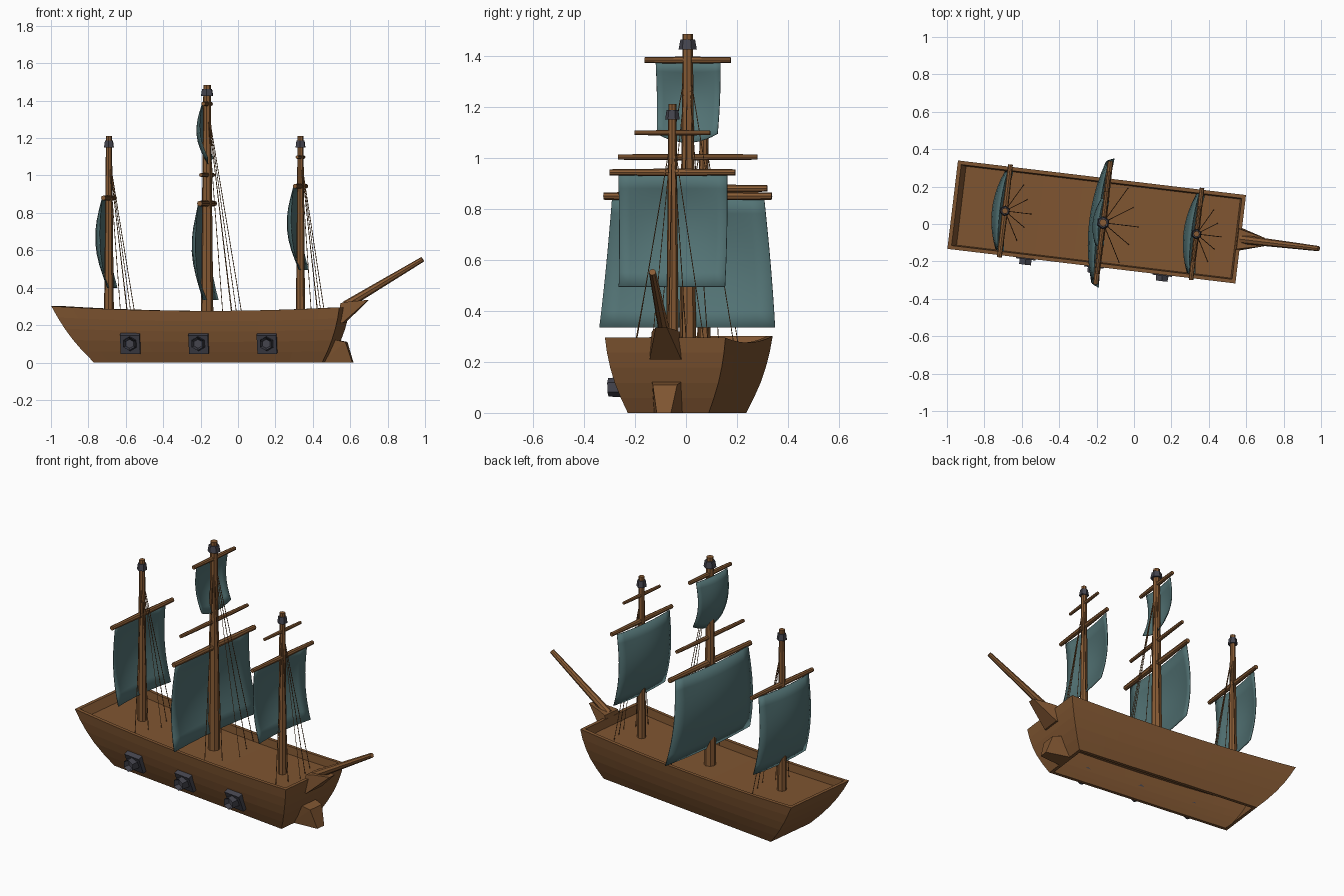
import bpy, bmesh, math
from mathutils import Matrix, Vector

if "Cube" in bpy.data.objects:
    bpy.data.objects.remove(bpy.data.objects["Cube"])

# The ship is built along local x (bow at +x), then turned slightly in plan
PLACE = Matrix.Translation((-0.2, 0.011, 0)) @ Matrix.Rotation(math.radians(-6.85), 4, 'Z')


def material(name, rgb):
    m = bpy.data.materials.new(name)
    m.diffuse_color = (*rgb, 1)
    m.use_nodes = True
    m.node_tree.nodes["Principled BSDF"].inputs["Base Color"].default_value = m.diffuse_color
    return m


WOOD = material("hull_wood", (0.215, 0.092, 0.031))
SPAR = material("spar_wood", (0.245, 0.105, 0.035))
SAIL = material("teal_canvas", (0.085, 0.170, 0.175))
IRON = material("dark_iron", (0.058, 0.058, 0.075))


def finish(bm, name, mat, smooth=False, recalc=True):
    if recalc:
        bmesh.ops.recalc_face_normals(bm, faces=bm.faces)
    for f in bm.faces:
        f.smooth = smooth
    bm.transform(PLACE)
    me = bpy.data.meshes.new(name)
    bm.to_mesh(me)
    bm.free()
    me.materials.append(mat)
    ob = bpy.data.objects.new(name, me)
    bpy.context.collection.objects.link(ob)
    return ob


def rod(bm, a, b, r1, r2, sides=8):
    a, b = Vector(a), Vector(b)
    d = b - a
    mat = Matrix.Translation((a + b) / 2) @ d.to_track_quat('Z', 'Y').to_matrix().to_4x4()
    return bmesh.ops.create_cone(bm, cap_ends=True, segments=sides, radius1=r1,
                                 radius2=r2, depth=d.length, matrix=mat)


def solid(name, pts, mat):
    bm = bmesh.new()
    for x, y, z in pts:
        for s in (-1, 1):
            bm.verts.new((x, y * s, z))
    bmesh.ops.convex_hull(bm, input=bm.verts)
    finish(bm, name, mat)


# Hull: flaring rings with a gentle sheer, open underneath
PROFILE = [  # height fraction, half width, stern x, bow x
    (0.0, 0.160, -0.555, 0.674), (0.2, 0.184, -0.612, 0.705),
    (0.4, 0.205, -0.662, 0.731), (0.6, 0.220, -0.705, 0.751),
    (0.8, 0.231, -0.742, 0.766), (1.0, 0.238, -0.775, 0.776)]
N = 14


def ring(level, inset=0.0):
    t, w, x0, x1 = level
    w, x0, x1 = w - inset, x0 + inset, x1 - inset
    side = []
    for i in range(N + 1):
        f = i / N
        z = t * (0.276 + 0.022 * (2 * f - 1) ** 2 + 0.003 * (1 - 2 * f))
        side.append((x0 + (x1 - x0) * f, z))
    return [(x, -w, z) for x, z in side] + [(x, w, z) for x, z in reversed(side)]


bm = bmesh.new()
rings = [ring(p) for p in PROFILE] + [ring(p, 0.02) for p in reversed(PROFILE)]
rings = [[bm.verts.new(c) for c in r] for r in rings]
for k, a in enumerate(rings):
    b = rings[(k + 1) % len(rings)]
    for i in range(len(a)):
        j = (i + 1) % len(a)
        bm.faces.new((a[i], a[j], b[j], b[i]))
finish(bm, "hull", WOOD)

# Deck: strips across the hull just below the rim
bm = bmesh.new()
r = [bm.verts.new(c) for c in ring((0.84, 0.233, -0.748, 0.768), 0.012)]
for i in range(N):
    bm.faces.new((r[i], r[i + 1], r[-2 - i], r[-1 - i]))
finish(bm, "deck", WOOD)

# Bow fittings
solid("bow_foot", [(0.66, 0.058, 0), (0.725, 0.058, 0.122), (0.785, 0.048, 0.11),
                   (0.82, 0.028, 0)], WOOD)
solid("bowsprit_knee", [(0.745, 0.062, 0.21), (0.77, 0.062, 0.21), (0.76, 0.055, 0.318),
                        (0.80, 0.045, 0.325), (0.905, 0.022, 0.335)], WOOD)
bm = bmesh.new()
rod(bm, (0.78, 0, 0.305), (1.196, 0, 0.552), 0.024, 0.014)
finish(bm, "bowsprit", SPAR)

# Cannons on the front side: tilted square port plate and a hollow hexagonal barrel
for n in range(3):
    x = -0.353 + 0.368 * n
    bm = bmesh.new()
    tilt = Matrix.Translation((x, -0.207, 0.102)) @ Matrix.Rotation(math.radians(22), 4, 'X')
    bmesh.ops.create_cube(bm, size=1, matrix=tilt @ Matrix.Diagonal((0.105, 0.036, 0.108, 1)))
    rod(bm, (x, -0.19, 0.102), (x, -0.272, 0.1), 0.042, 0.036, 6)
    bm.normal_update()
    muzzle = min(bm.faces, key=lambda f: f.calc_center_median().y)
    bmesh.ops.inset_region(bm, faces=[muzzle], thickness=0.012)
    bmesh.ops.translate(bm, verts=muzzle.verts, vec=(0, 0.03, 0))
    finish(bm, f"cannon_{n + 1}", IRON)


# Billowing sail hung from a yard
def sail(name, x, top, bottom, w0, w1, belly, sag=0.0):
    bm = bmesh.new()
    nu, nv = 10, 8
    g = []
    for j in range(nv + 1):
        t = j / nv
        row = []
        for i in range(nu + 1):
            s = 2 * i / nu - 1
            bulge = -belly * (1 - s * s) * (0.35 + 0.65 * math.sin(math.pi * t ** 0.9))
            row.append(bm.verts.new((x - 0.012 + bulge - 0.015 * math.sin(math.pi * t) + 0.03 * t ** 3,
                                     s * (w0 + (w1 - w0) * t),
                                     top + (bottom - top) * t + sag * s * s * t)))
        g.append(row)
    for j in range(nv):
        for i in range(nu):
            bm.faces.new((g[j][i], g[j][i + 1], g[j + 1][i + 1], g[j + 1][i]))
    ob = finish(bm, name, SAIL, True, False)
    mod = ob.modifiers.new("thickness", 'SOLIDIFY')
    mod.thickness = 0.004
    mod.offset = 0


# Masts: x, top, base radius, tip radius, yards (height, half length, radius), rope spread
MASTS = {
    "stern": (-0.4935, 1.21, 0.027, 0.016, [(0.88, 0.25, 0.016)], 0.75),
    "main": (0.035, 1.485, 0.034, 0.020,
             [(0.85, 0.332, 0.018), (1.003, 0.275, 0.013), (1.383, 0.17, 0.014)], 1.0),
    "fore": (0.538, 1.21, 0.025, 0.016, [(0.943, 0.248, 0.015), (1.098, 0.149, 0.011)], 0.7),
}
for name, (x, top, r0, r1, yards, spread) in MASTS.items():
    bm = bmesh.new()
    rod(bm, (x, 0, 0.22), (x, 0, top), r0, r1)
    finish(bm, name + "_mast", SPAR)

    bm = bmesh.new()
    k = r1 / 0.02
    rod(bm, (x, 0, top - 0.06), (x, 0, top - 0.022), 0.036 * k, 0.029 * k, 6)
    finish(bm, name + "_mast_cap", IRON)

    bm = bmesh.new()
    for z, half, r in yards:
        for s in (-1, 1):
            rod(bm, (x, 0, z), (x, s * half, z), r, r * 0.8)
    finish(bm, name + "_yards", SPAR)

    # Rigging fans forward from the masthead to the deck
    bm = bmesh.new()
    for dx, dy in ((0.11, 0.2), (0.15, 0.1), (0.19, 0), (0.15, -0.1), (0.11, -0.2)):
        rod(bm, (x, 0, top - 0.1), (x + dx * spread, dy * spread, 0.24), 0.002, 0.002, 4)
    finish(bm, name + "_rigging", SPAR)

sail("stern_sail", -0.4935, 0.875, 0.40, 0.205, 0.215, 0.045)
sail("main_sail", 0.035, 0.845, 0.335, 0.30, 0.347, 0.05)
sail("main_topsail", 0.035, 1.375, 1.06, 0.128, 0.12, 0.03, 0.035)
sail("fore_sail", 0.538, 0.935, 0.495, 0.215, 0.21, 0.045)
